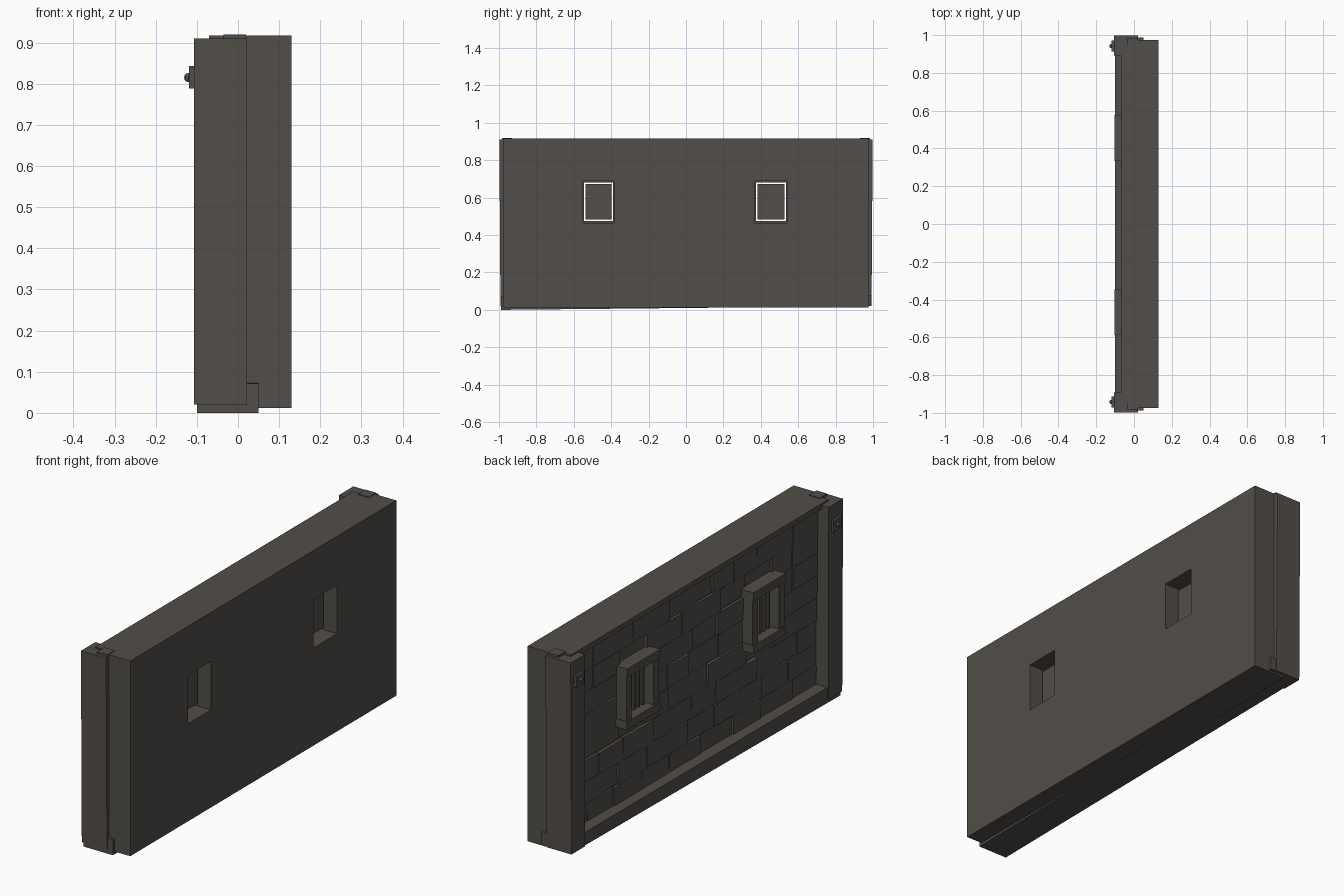
import bpy, bmesh, math, random
from mathutils import Matrix, Vector

if "Cube" in bpy.data.objects:
    bpy.data.objects.remove(bpy.data.objects["Cube"])

random.seed(4)
stone = bpy.data.materials.new("dark_stone")
stone.diffuse_color = (0.085, 0.076, 0.067, 1)
stone.use_nodes = True
stone.node_tree.nodes["Principled BSDF"].inputs["Base Color"].default_value = stone.diffuse_color


def add_box(bm, lo, hi):
    lo, hi = Vector(lo), Vector(hi)
    mat = Matrix.Translation((lo + hi) / 2) @ Matrix.Diagonal((*(hi - lo), 1))
    return bmesh.ops.create_cube(bm, size=1, matrix=mat)["verts"]


def finish(name, bm):
    mesh = bpy.data.meshes.new(name)
    bm.to_mesh(mesh)
    bm.free()
    mesh.materials.append(stone)
    obj = bpy.data.objects.new(name, mesh)
    bpy.context.collection.objects.link(obj)
    return obj


def boxes(name, items):
    bm = bmesh.new()
    for lo, hi in items:
        add_box(bm, lo, hi)
    return finish(name, bm)


# Window openings as (y0, y1), shared height range
OPEN = [(-0.545, -0.39), (0.375, 0.535)]
Z0, Z1 = 0.475, 0.68

# Wall core with two openings, a little larger than the frames' openings
wall = boxes("wall_core", [((-0.035, -0.975, 0.012), (0.13, 0.975, 0.917))])
for a, b in OPEN:
    cutter = boxes("window_cutter", [((-0.3, a - 0.006, Z0 - 0.01), (0.3, b + 0.006, Z1 + 0.01))])
    mod = wall.modifiers.new("opening", "BOOLEAN")
    mod.operation = "DIFFERENCE"
    mod.solver = "EXACT"
    mod.object = cutter
    bpy.context.view_layer.objects.active = wall
    bpy.ops.object.modifier_apply(modifier=mod.name)
    bpy.data.objects.remove(cutter)

# Stone courses on the outer face, kept clear of the openings
bm = bmesh.new()
rows, bottom, top = 8, 0.06, 0.892
step = (top - bottom) / rows
for r in range(rows):
    z0, z1 = bottom + r * step, bottom + (r + 1) * step - 0.004
    spans = [(-0.91, 0.91)]
    if z1 > Z0 - 0.01 and z0 < Z1 + 0.01:
        (a, b), (c, d) = OPEN
        spans = [(-0.91, a - 0.015), (b + 0.015, c - 0.015), (d + 0.015, 0.91)]
    for s, e in spans:
        y = s
        while y < e - 0.01:
            w = random.uniform(0.15, 0.32)
            end = e if e - y - w < 0.1 else y + w
            depth = random.uniform(0.006, 0.016)
            for v in add_box(bm, (-0.035 - depth, y, z0), (-0.025, end - 0.004, z1)):
                if v.co.x < -0.03:
                    v.co.x += random.uniform(-0.002, 0.002)
                    v.co.z += random.uniform(-0.004, 0.002)
            y = end
finish("stone_courses", bm)

# Coping strip along the top of the outer face
boxes("top_course", [((-0.07, -0.945, 0.892), (-0.03, 0.945, 0.917))])

# Slightly tilted plinth along the foot
bm = bmesh.new()
for v in add_box(bm, (-0.10, -0.988, 0.0), (0.05, 0.988, 0.072)):
    if v.co.y > 0:
        v.co.z += 0.02 if v.co.z < 0.03 else 0.008
finish("plinth", bm)

# End pillars with cap plates, bolt plates and bolts
for side, s in (("left", -1), ("right", 1)):
    bm = bmesh.new()
    for v in add_box(bm, (-0.107, 0.893, 0.02), (0.022, 0.998, 0.91)):
        if v.co.z < 0.1 and v.co.y > 0.95:
            v.co.y -= 0.006
        v.co.y *= s
    bmesh.ops.recalc_face_normals(bm, faces=bm.faces)
    finish(side + "_pillar", bm)
    y = s * 0.942
    boxes(side + "_cap_plate", [((-0.035, s * 0.957 - 0.027, 0.9), (0.02, s * 0.957 + 0.027, 0.92))])
    boxes(side + "_bolt_plate", [((-0.119, y - 0.03, 0.788), (-0.105, y + 0.03, 0.843))])
    bm = bmesh.new()
    bmesh.ops.create_uvsphere(bm, u_segments=8, v_segments=6, radius=0.011,
                              matrix=Matrix.Translation((-0.12, y, 0.815)))
    finish(side + "_bolt", bm)

# Window frames, bars and recessed back panels
for side, (a, b) in zip(("left", "right"), OPEN):
    boxes(side + "_window_frame", [
        ((-0.096, a - 0.038, Z0 - 0.02), (-0.02, a, Z1 + 0.02)),
        ((-0.096, b, Z0 - 0.02), (-0.02, b + 0.038, Z1 + 0.02)),
        ((-0.102, a - 0.042, Z1), (-0.02, b + 0.042, Z1 + 0.04)),
        ((-0.102, a - 0.042, Z0 - 0.038), (-0.02, b + 0.042, Z0))])
    boxes(side + "_window_panel", [((0.055, a + 0.008, Z0 + 0.008), (0.07, b - 0.008, Z1 - 0.008))])
    bm = bmesh.new()
    for k in range(1, 5):
        y = a + (b - a) * k / 5
        bmesh.ops.create_cone(bm, cap_ends=True, segments=8, radius1=0.009, radius2=0.009,
                              depth=Z1 - Z0 - 0.016,
                              matrix=Matrix.Translation((-0.06, y, (Z0 + Z1) / 2)))
    finish(side + "_window_bars", bm)
